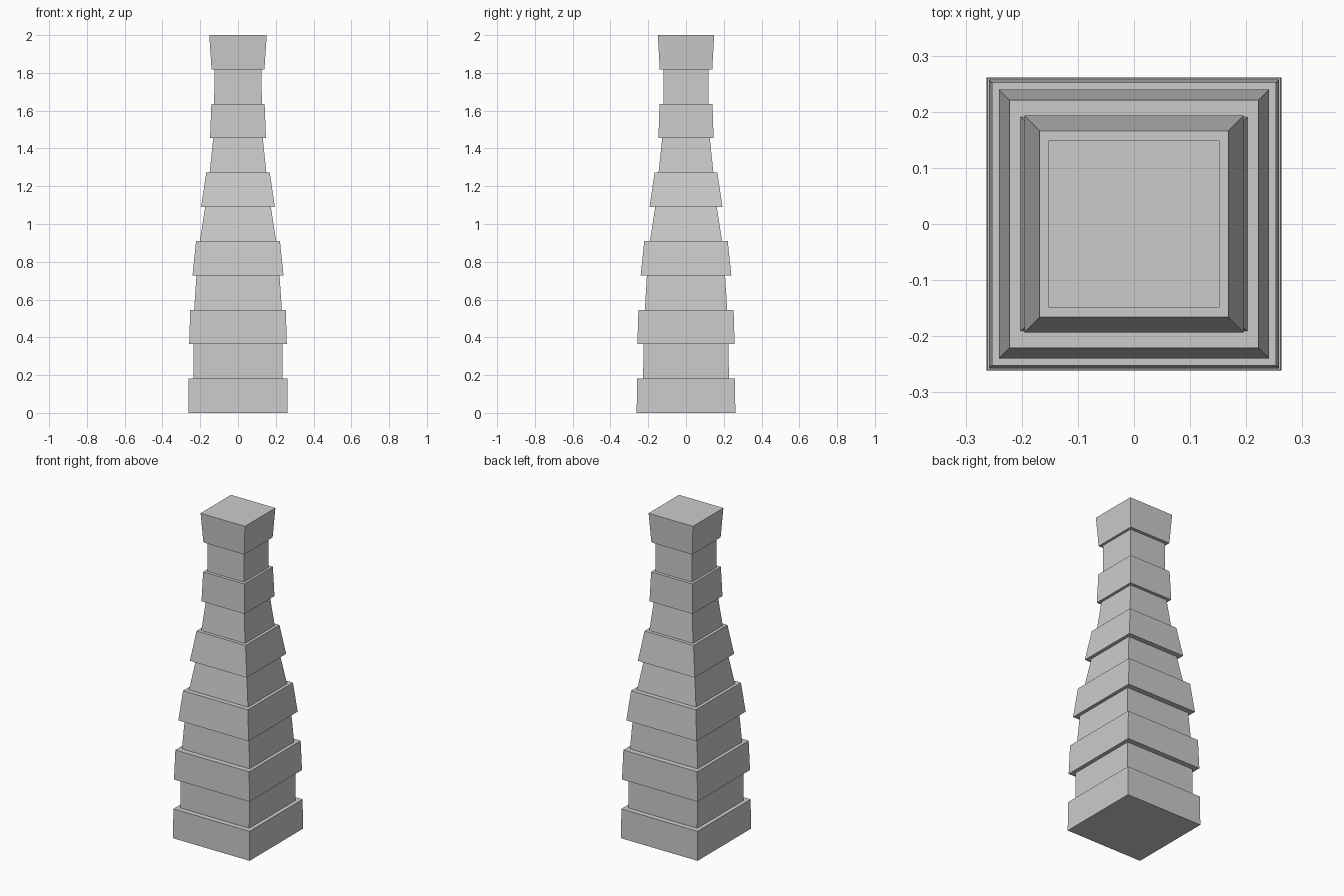
import bpy
import bmesh

if "Cube" in bpy.data.objects:
    bpy.data.objects.remove(bpy.data.objects["Cube"])


def tapered_block(name, z0, z1, bottom, top):
    """Closed square block with (half x, half y) at the bottom and top."""
    bm = bmesh.new()
    bmesh.ops.create_cube(bm, size=2)
    for v in bm.verts:
        hx, hy = top if v.co.z > 0 else bottom
        v.co = (v.co.x * hx, v.co.y * hy, z1 if v.co.z > 0 else z0)
    mesh = bpy.data.meshes.new(name)
    bm.to_mesh(mesh)
    bm.free()
    obj = bpy.data.objects.new(name, mesh)
    bpy.context.collection.objects.link(obj)


# Tiers from the ground up: bottom half widths (x, y), top half widths (x, y)
tiers = [
    ((.2625, .261), (.261, .260)),
    ((.236, .227), (.235, .225)),
    ((.2585, .2575), (.253, .252)),
    ((.232, .218), (.220, .207)),
    ((.241, .240), (.222, .221)),
    ((.202, .191), (.174, .163)),
    ((.195, .193), (.168, .166)),
    ((.150, .145), (.131, .126)),
    ((.148, .146), (.141, .140)),
    ((.126, .120), (.125, .119)),
    ((.140, .139), (.152, .149)),
]
step = 2 / len(tiers)
for i, (bottom, top) in enumerate(tiers):
    kind = "wide_tier" if i % 2 == 0 else "narrow_tier"
    # wide tiers are slightly taller than the narrow ones between them
    tapered_block(f"{kind}_{i + 1}", i * step, (i + 1) * step, bottom, top)
